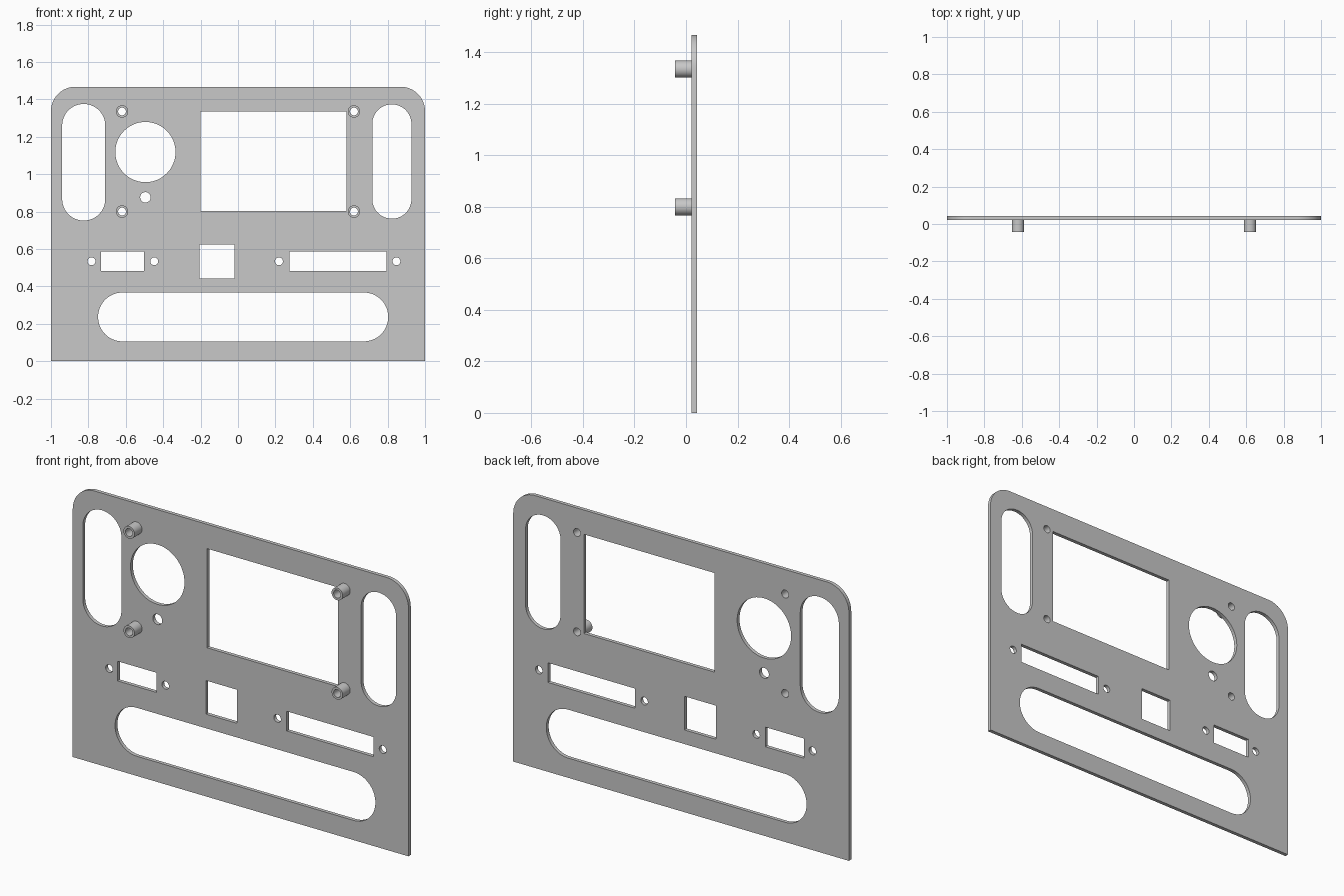
import bpy
import bmesh
from math import pi, sin, cos, radians
from mathutils import Matrix

cube = bpy.data.objects.get("Cube")
if cube:
    bpy.data.objects.remove(cube, do_unlink=True)

grey = bpy.data.materials.new("panel_grey")
grey.use_nodes = True
GREY = (0.58, 0.58, 0.58, 1)
grey.diffuse_color = GREY
grey.node_tree.nodes["Principled BSDF"].inputs["Base Color"].default_value = GREY


def rounded(x0, x1, z0, z1, bottom=0.0, top=0.0, steps=16):
    """Rectangle outline with separate bottom and top corner radii."""
    pts = []
    corners = [(x1, z0, bottom, -1, 1), (x1, z1, top, -1, -1),
               (x0, z1, top, 1, -1), (x0, z0, bottom, 1, 1)]
    for k, (x, z, r, sx, sz) in enumerate(corners):
        if r == 0:
            pts.append((x, z))
            continue
        for i in range(steps + 1):
            a = (k - 1 + i / steps) * pi / 2
            pts.append((x + sx * r + r * cos(a), z + sz * r + r * sin(a)))
    return pts


def slot(x0, x1, z0, z1):
    r = min(x1 - x0, z1 - z0) / 2 - 0.0005
    return rounded(x0, x1, z0, z1, r, r)


def circle(x, z, r, n=32):
    return [(x + r * cos(2 * pi * i / n), z + r * sin(2 * pi * i / n))
            for i in range(n)]


def sheet(name, outlines, front, back):
    """Extrude an outline with holes between two y positions."""
    curve = bpy.data.curves.new(name, "CURVE")
    curve.dimensions = "2D"
    curve.fill_mode = "BOTH"
    curve.extrude = (back - front) / 2
    for pts in outlines:
        spline = curve.splines.new("POLY")
        spline.points.add(len(pts) - 1)
        for point, (x, z) in zip(spline.points, pts):
            point.co = (x, z, 0, 1)
        spline.use_cyclic_u = True
    temp = bpy.data.objects.new(name + "_outline", curve)
    bpy.context.collection.objects.link(temp)
    graph = bpy.context.evaluated_depsgraph_get()
    mesh = bpy.data.meshes.new_from_object(temp.evaluated_get(graph))
    bpy.data.objects.remove(temp, do_unlink=True)

    # Stand the sheet upright and weld the rims
    mesh.transform(Matrix.Translation((0, (front + back) / 2, 0))
                   @ Matrix.Rotation(pi / 2, 4, "X"))
    bm = bmesh.new()
    bm.from_mesh(mesh)
    bmesh.ops.remove_doubles(bm, verts=bm.verts, dist=0.0001)
    bmesh.ops.recalc_face_normals(bm, faces=bm.faces)
    bm.to_mesh(mesh)
    bm.free()
    mesh.materials.clear()
    mesh.materials.append(grey)
    obj = bpy.data.objects.new(name, mesh)
    bpy.context.collection.objects.link(obj)
    bpy.ops.object.select_all(action="DESELECT")
    obj.select_set(True)
    bpy.context.view_layer.objects.active = obj
    bpy.ops.object.shade_smooth_by_angle(angle=radians(30))


FRONT, MID, BACK = -0.042, 0.022, 0.042
BORE = 0.021
posts = {"upper_right": (-0.62, 1.335), "lower_right": (-0.62, 0.8),
         "upper_left": (0.62, 1.335), "lower_left": (0.62, 0.8)}

# Panel outline followed by its cut-outs
outlines = [
    rounded(-1, 1, 0, 1.467, top=0.13),
    slot(-0.94, -0.71, 0.752, 1.375),        # right handle
    slot(0.718, 0.927, 0.762, 1.373),        # left handle
    slot(-0.748, 0.803, 0.106, 0.367),       # lower slot
    circle(-0.495, 1.118, 0.161, 64),        # round opening
    circle(-0.495, 0.876, 0.028),
    rounded(-0.2, 0.579, 0.802, 1.336),      # screen window
    rounded(-0.733, -0.502, 0.481, 0.587),   # short connector
    rounded(-0.207, -0.02, 0.443, 0.624),    # square opening
    rounded(0.275, 0.793, 0.481, 0.587),     # long connector
]
# Connector screw holes
outlines += [circle(x, 0.534, 0.021) for x in (-0.783, -0.448, 0.219, 0.847)]
outlines += [circle(x, z, BORE) for x, z in posts.values()]
sheet("panel", outlines, MID, BACK)

# Hollow mounting posts on the front
for side, (x, z) in posts.items():
    sheet("post_" + side, [circle(x, z, 0.033), circle(x, z, BORE)], FRONT, MID)
